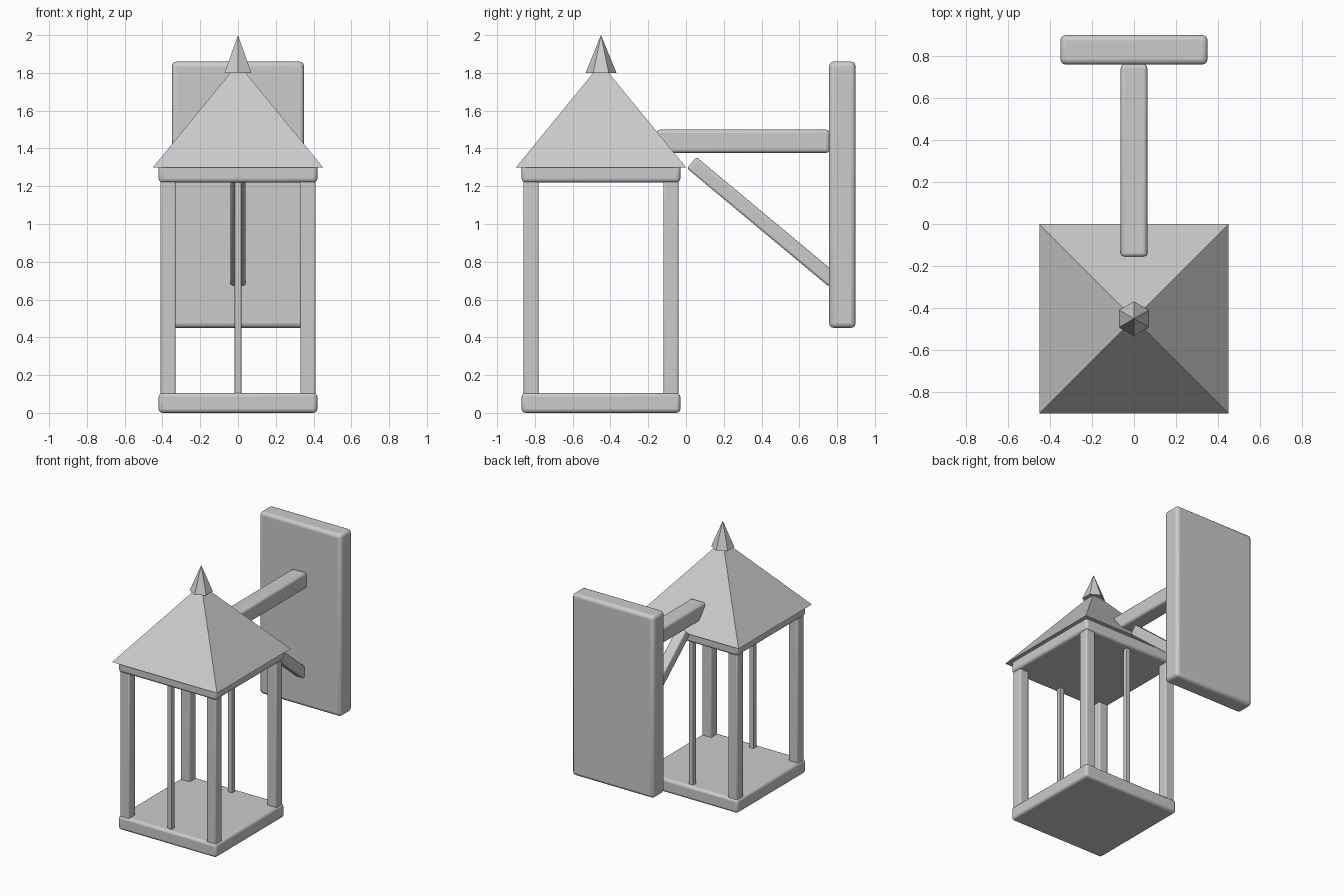
import bpy
import math

if "Cube" in bpy.data.objects:
    bpy.data.objects.remove(bpy.data.objects["Cube"], do_unlink=True)

GREY = (0.6, 0.6, 0.6, 1.0)
metal = bpy.data.materials.new("grey_metal")
metal.use_nodes = True
metal.diffuse_color = GREY
metal.node_tree.nodes["Principled BSDF"].inputs["Base Color"].default_value = GREY

LANTERN_Y = -0.45


def box(name, center, size, bevel=0.015, tilt=0.0):
    """Rounded box, optionally tilted about the x axis."""
    bpy.ops.mesh.primitive_cube_add(size=1, location=center)
    obj = bpy.context.object
    obj.name = name
    obj.scale = size
    bpy.ops.object.transform_apply(location=False, rotation=False, scale=True)
    obj.rotation_euler.x = tilt
    obj.data.materials.append(metal)
    if bevel:
        mod = obj.modifiers.new("rounded_edges", "BEVEL")
        mod.width = bevel
        mod.segments = 3
        bpy.ops.object.shade_smooth_by_angle(angle=math.radians(35))
    return obj


def spike(name, sides, radius, bottom, top, turn=0.0):
    """Flat-sided cone standing on the lantern axis."""
    bpy.ops.mesh.primitive_cone_add(
        vertices=sides, radius1=radius, radius2=0, depth=top - bottom,
        location=(0, LANTERN_Y, (bottom + top) / 2), rotation=(0, 0, turn))
    obj = bpy.context.object
    obj.name = name
    obj.data.materials.append(metal)


# Lantern floor and top frame
box("lantern_base", (0, LANTERN_Y, 0.053), (0.84, 0.84, 0.105), 0.02)
box("top_frame", (0, LANTERN_Y, 1.27), (0.84, 0.84, 0.1), 0.02)

# Corner posts, with a thin bar in the middle of the front and back
for depth, dy in (("front", -0.37), ("back", 0.37)):
    y = LANTERN_Y + dy
    for side, x in (("left", 0.37), ("right", -0.37)):
        box(f"{depth}_{side}_post", (x, y, 0.66), (0.08, 0.08, 1.15), 0.01)
    box(f"{depth}_bar", (0, y, 0.66), (0.036, 0.036, 1.15), 0.004)

# Pyramid roof and finial
spike("roof", 4, 0.45 * math.sqrt(2), 1.3, 1.85, math.pi / 4)
spike("finial", 6, 0.082, 1.8, 2.0)

# Wall plate, arm and diagonal brace
box("wall_plate", (0, 0.828, 1.155), (0.7, 0.14, 1.41), 0.025)
box("support_arm", (0, 0.302, 1.438), (0.126, 0.916, 0.122), 0.018)
start, end = (0.03, 1.325), (0.78, 0.70)
dy, dz = end[0] - start[0], end[1] - start[1]
box("diagonal_brace",
    (0, (start[0] + end[0]) / 2, (start[1] + end[1]) / 2),
    (0.08, math.hypot(dy, dz), 0.078), 0.012, math.atan2(dz, dy))
